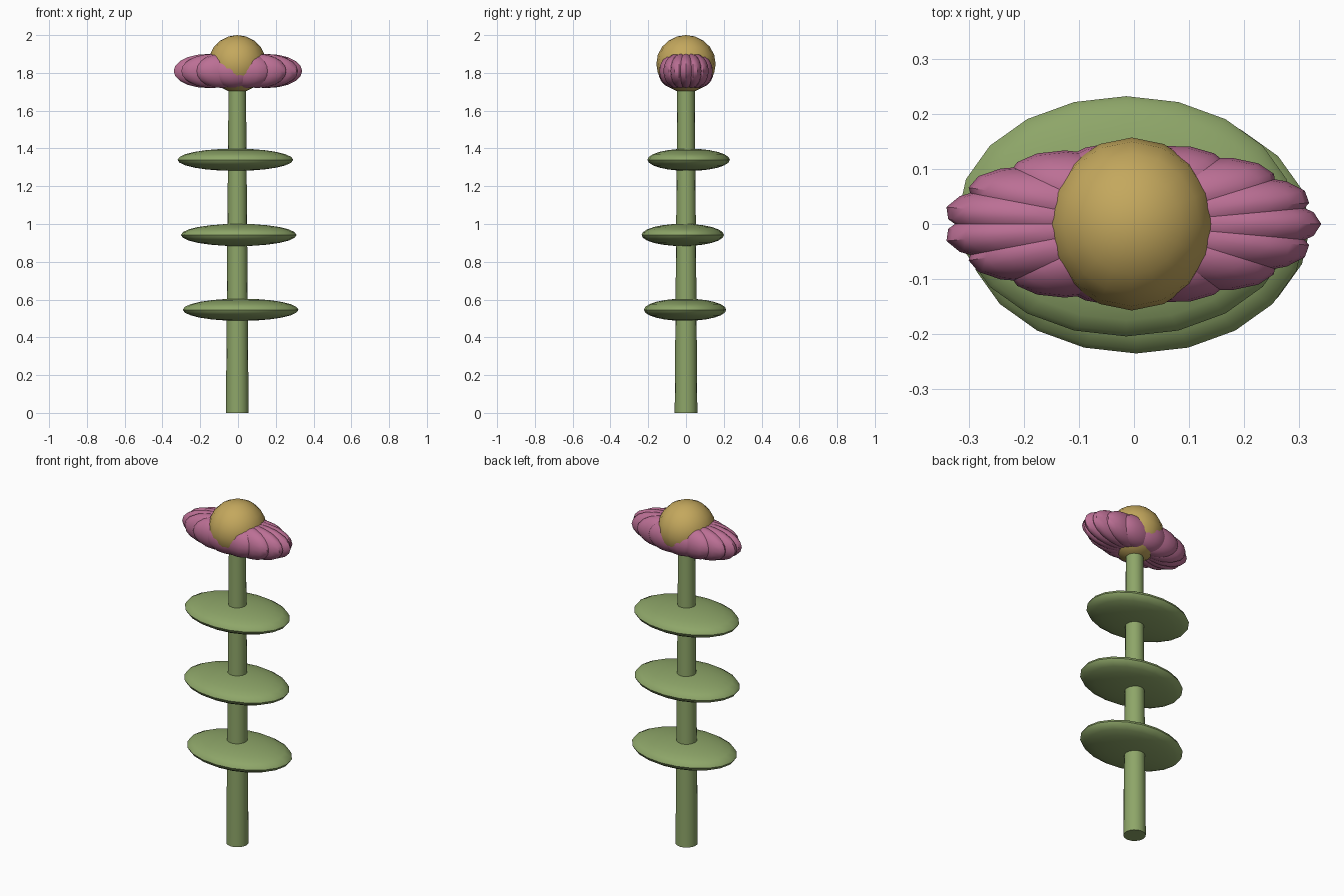
import bpy, math
from mathutils import Matrix

if "Cube" in bpy.data.objects:
    bpy.data.objects.remove(bpy.data.objects["Cube"])

CX = -0.004  # stem axis


def material(name, rgb):
    m = bpy.data.materials.new(name)
    m.diffuse_color = (*rgb, 1)
    m.use_nodes = True
    m.node_tree.nodes["Principled BSDF"].inputs["Base Color"].default_value = m.diffuse_color
    return m


green = material("leaf_green", (0.27, 0.38, 0.14))
pink = material("petal_pink", (0.50, 0.16, 0.30))
gold = material("centre_gold", (0.55, 0.39, 0.11))


def finish(name, mat, matrix):
    ob = bpy.context.object
    ob.name = name
    ob.data.transform(matrix)
    ob.data.materials.append(mat)
    bpy.ops.object.shade_smooth_by_angle(angle=math.radians(40))
    return ob


def ellipsoid(name, mat, centre, radii, segs, rings):
    bpy.ops.mesh.primitive_uv_sphere_add(segments=segs, ring_count=rings, radius=1)
    return finish(name, mat, Matrix.Translation(centre) @ Matrix.Diagonal((*radii, 1)))


# Tapered stem
bpy.ops.mesh.primitive_cone_add(vertices=16, radius1=0.06, radius2=0.046, depth=1.75)
finish("stem", green, Matrix.Translation((CX, 0, 0.875)))

# Three flat leaves, each a little off the axis
for i, (x, y, z) in enumerate([(0.014, -0.005, 0.546), (0.004, -0.017, 0.942), (-0.014, 0.014, 1.34)]):
    ellipsoid(f"leaf_{i + 1}", green, (x, y, z), (0.306, 0.218, 0.059), 20, 12)

# Ring of overlapping petals, flattened front to back
COUNT = 15
squash = Matrix.Translation((CX, 0, 1.81)) @ Matrix.Diagonal((1, 0.43, 1, 1))
for i in range(COUNT):
    bpy.ops.mesh.primitive_uv_sphere_add(segments=16, ring_count=10, radius=1)
    turn = Matrix.Rotation(2 * math.pi * i / COUNT, 4, 'Z')
    petal = Matrix.Translation((0.16, 0, 0)) @ Matrix.Diagonal((0.184, 0.13, 0.09, 1))
    finish(f"petal_{i + 1}", pink, squash @ turn @ petal)

# Round flower centre
ellipsoid("flower_centre", gold, (CX, 0, 1.848), (0.153, 0.157, 0.152), 16, 10)
